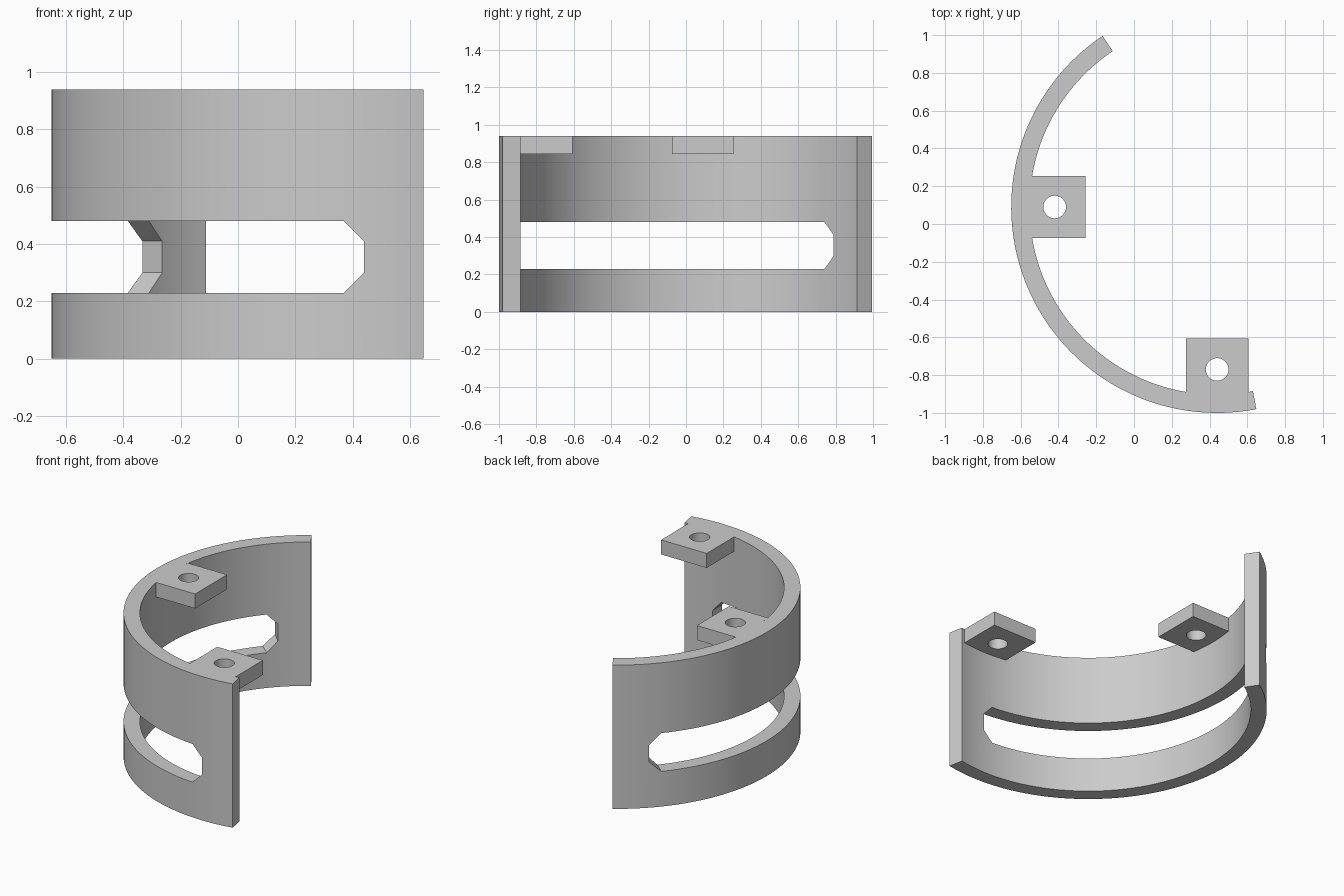
import bpy
import bmesh
from math import cos, sin, radians, asin
from mathutils import Vector

cube = bpy.data.objects.get("Cube")
if cube:
    bpy.data.objects.remove(cube, do_unlink=True)

CENTRE = Vector((0.44, 0.09, 0))
OUTER, INNER = 1.09, 0.993
HEIGHT = 0.94

grey = bpy.data.materials.new("plain grey")
grey.use_nodes = True
grey.diffuse_color = (0.6, 0.6, 0.6, 1)
grey.node_tree.nodes["Principled BSDF"].inputs["Base Color"].default_value = (0.6, 0.6, 0.6, 1)


def polar(radius, angle, z=0):
    return CENTRE + Vector((radius * cos(angle), radius * sin(angle), z))


def finish(bm, name):
    bmesh.ops.recalc_face_normals(bm, faces=bm.faces)
    mesh = bpy.data.meshes.new(name)
    bm.to_mesh(mesh)
    bm.free()
    obj = bpy.data.objects.new(name, mesh)
    mesh.materials.append(grey)
    bpy.context.collection.objects.link(obj)
    bpy.ops.object.select_all(action="DESELECT")
    obj.select_set(True)
    bpy.context.view_layer.objects.active = obj
    bpy.ops.object.shade_smooth_by_angle(angle=radians(25))
    return obj


# Curved wall with a chamfered slot: columns of quads, with the middle band left open
def build_wall():
    # angle, slot bottom, slot top
    stations = [(123.8, 0.30, 0.41), (135.2, 0.30, 0.41), (139.1, 0.23, 0.48),
                (266.3, 0.23, 0.48), (270, 0.30, 0.41), (281, 0.30, 0.41)]
    bm = bmesh.new()
    columns = []
    for part, (start, end) in enumerate(zip(stations, stations[1:])):
        steps = max(1, round((end[0] - start[0]) / 2))
        for i in range(steps + 1):
            if part and i == 0:
                continue
            t = i / steps
            angle, low, high = (a + (b - a) * t for a, b in zip(start, end))
            verts = [bm.verts.new(polar(OUTER, radians(angle), z))
                     for z in (0, low, high, HEIGHT)]
            columns.append((verts, part))
    for (left, _), (right, part) in zip(columns, columns[1:]):
        for row in range(3):
            if row == 1 and part in (1, 2, 3):
                continue
            bm.faces.new((left[row], right[row], right[row + 1], left[row + 1]))
    # Thicken towards the axis
    result = bmesh.ops.extrude_face_region(bm, geom=bm.faces[:], use_keep_orig=True)
    for v in result["geom"]:
        if isinstance(v, bmesh.types.BMVert):
            v.co.x = CENTRE.x + (v.co.x - CENTRE.x) * INNER / OUTER
            v.co.y = CENTRE.y + (v.co.y - CENTRE.y) * INNER / OUTER
    return finish(bm, "curved_wall")


# Square mounting tab with a screw hole; its outer edge follows the wall
def build_tab(name, direction):
    half_width, depth, reach, hole_at, hole_radius = 0.165, 0.095, 0.697, 0.86, 0.06
    along = Vector((cos(direction), sin(direction), 0))
    across = Vector((-along.y, along.x, 0))
    base = CENTRE + Vector((0, 0, HEIGHT - depth))
    spread = asin(half_width / INNER)
    outline = [base + along * reach + across * s * half_width for s in (1, -1)]
    outline += [polar(INNER, direction + spread * (i / 5 - 1), HEIGHT - depth)
                for i in range(11)]
    hole = [base + along * (hole_at + hole_radius * cos(radians(a)))
            + across * hole_radius * sin(radians(a)) for a in range(0, 360, 10)]
    bm = bmesh.new()
    edges = []
    for loop in (outline, hole):
        verts = [bm.verts.new(p) for p in loop]
        edges += [bm.edges.new((verts[i - 1], verts[i])) for i in range(len(verts))]
    bmesh.ops.triangle_fill(bm, edges=edges, use_beauty=True)
    result = bmesh.ops.extrude_face_region(bm, geom=bm.faces[:], use_keep_orig=True)
    top = [v for v in result["geom"] if isinstance(v, bmesh.types.BMVert)]
    bmesh.ops.translate(bm, verts=top, vec=(0, 0, depth))
    return finish(bm, name)


build_wall()
build_tab("right_mounting_tab", radians(180))
build_tab("front_mounting_tab", radians(270))
